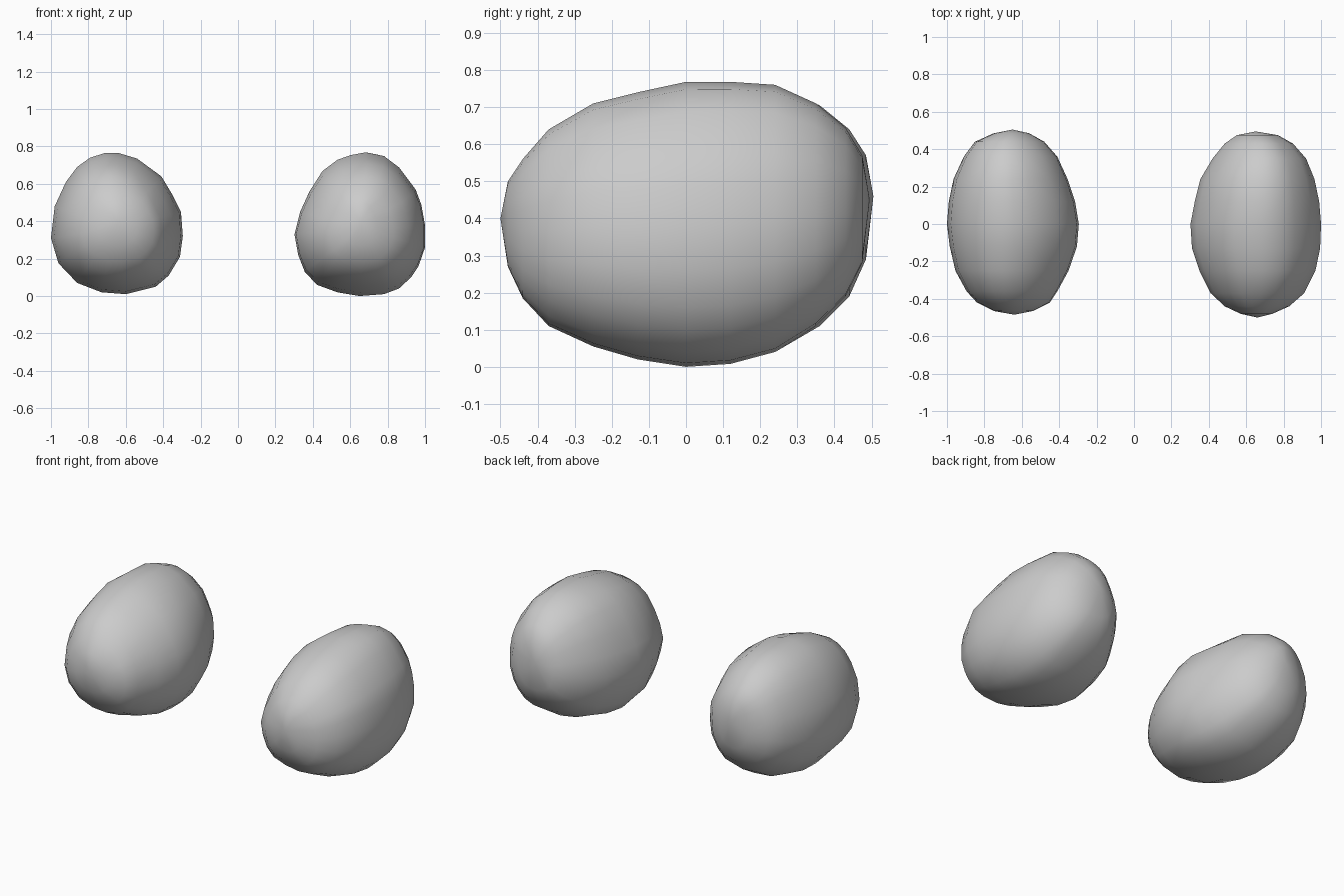
import bpy, bmesh

stone = bpy.data.materials.new("stone_grey")
stone.diffuse_color = (0.6, 0.6, 0.6, 1)

# Widest cross-section of each rock: (distance from the middle plane, height)
SECTION_RIGHT = [(.68, .77), (.78, .75), (.86, .69), (.95, .57), (.98, .49), (1, .38), (1, .26),
                 (.965, .16), (.925, .10), (.86, .04), (.78, .01), (.65, 0), (.53, .02), (.42, .06),
                 (.355, .13), (.32, .22), (.30, .33), (.33, .45), (.38, .56), (.45, .67), (.53, .73),
                 (.60, .755)]
SECTION_LEFT = [(.71, .765), (.79, .74), (.86, .69), (.92, .61), (.98, .48), (1, .31), (.96, .175),
                (.86, .07), (.73, .02), (.60, .01), (.44, .05), (.37, .11), (.31, .21), (.295, .32),
                (.305, .45), (.35, .54), (.41, .64), (.54, .735), (.64, .765)]

# Stations front to back: (y, inner x, outer x, bottom z, top z)
STATIONS_RIGHT = [(-.48, .57, .74, .27, .50), (-.44, .485, .83, .185, .56), (-.37, .41, .91, .11, .64),
                  (-.25, .35, .97, .055, .71), (-.13, .31, .995, .02, .74), (0, .302, 1, 0, .768),
                  (.12, .325, .99, .008, .768), (.24, .355, .965, .04, .76), (.35, .42, .92, .11, .71),
                  (.43, .485, .85, .19, .645), (.475, .55, .77, .28, .57)]
STATIONS_LEFT = [(-.465, .54, .75, .27, .50), (-.42, .45, .84, .185, .565), (-.36, .41, .895, .115, .64),
                 (-.25, .35, .955, .06, .70), (-.12, .305, .985, .025, .74), (0, .295, 1, .01, .765),
                 (.12, .315, .99, .012, .76), (.24, .355, .965, .04, .755), (.36, .41, .91, .11, .705),
                 (.44, .48, .85, .19, .64), (.485, .56, .75, .29, .57)]


def rock(name, section, stations, front_tip, back_tip, side):
    """Loft the section through the stations and close both ends with a tip."""
    xs, zs = zip(*section)
    x0, dx, z0, dz = min(xs), max(xs) - min(xs), min(zs), max(zs) - min(zs)
    bm = bmesh.new()
    rings = []
    for y, xa, xb, za, zb in stations:
        rings.append([bm.verts.new((side * (xa + (x - x0) / dx * (xb - xa)), y,
                                    za + (z - z0) / dz * (zb - za))) for x, z in section])
    n = len(section)
    for a, b in zip(rings, rings[1:]):
        for i in range(n):
            j = (i + 1) % n
            bm.faces.new((a[i], a[j], b[j], b[i]))
    for ring, (x, y, z) in ((rings[0], front_tip), (rings[-1], back_tip)):
        tip = bm.verts.new((side * x, y, z))
        for i in range(n):
            bm.faces.new((ring[i], ring[(i + 1) % n], tip))
    bmesh.ops.recalc_face_normals(bm, faces=bm.faces)
    for f in bm.faces:
        f.smooth = True
    mesh = bpy.data.meshes.new(name)
    bm.to_mesh(mesh)
    bm.free()
    mesh.materials.append(stone)
    bpy.context.collection.objects.link(bpy.data.objects.new(name, mesh))


rock("right_rock", SECTION_RIGHT, STATIONS_RIGHT, (.66, -.5, .40), (.65, .495, .45), 1)
rock("left_rock", SECTION_LEFT, STATIONS_LEFT, (.64, -.485, .40), (.65, .505, .46), -1)
